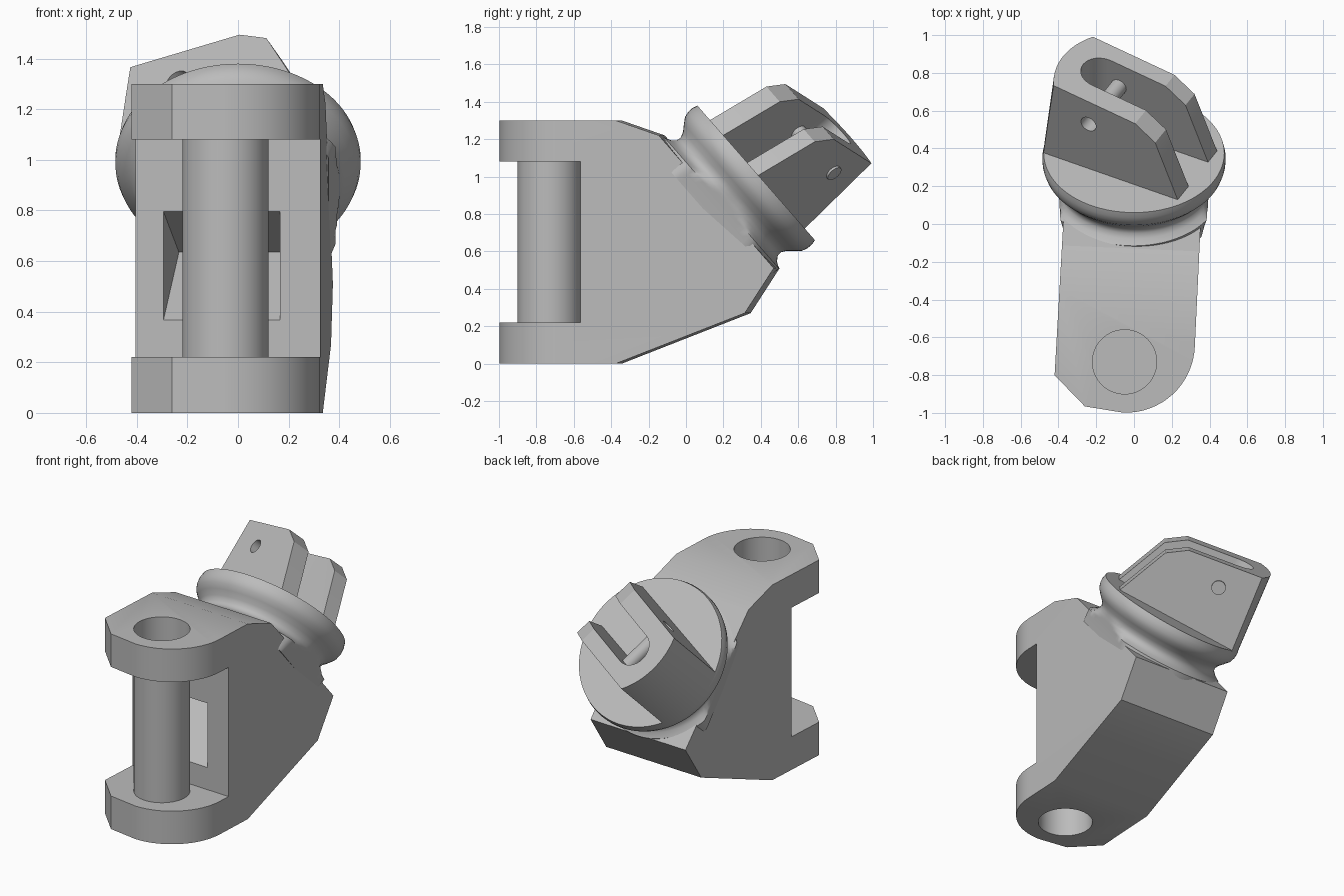
import bpy, bmesh, math
from mathutils import Matrix, Vector

cube = bpy.data.objects.get("Cube")
if cube:
    bpy.data.objects.remove(cube, do_unlink=True)

steel = bpy.data.materials.new("plain grey metal")
steel.use_nodes = True
GREY = (0.5, 0.5, 0.5, 1)
steel.diffuse_color = GREY
steel.node_tree.nodes["Principled BSDF"].inputs["Base Color"].default_value = GREY


def finish(name, bm, matrix=Matrix()):
    bmesh.ops.recalc_face_normals(bm, faces=bm.faces[:])
    bm.transform(matrix)
    mesh = bpy.data.meshes.new(name)
    bm.to_mesh(mesh)
    bm.free()
    mesh.materials.append(steel)
    obj = bpy.data.objects.new(name, mesh)
    bpy.context.collection.objects.link(obj)
    return obj


def loft(rings):
    """Skin a list of closed rings and cap both ends."""
    bm = bmesh.new()
    rows = [[bm.verts.new(p) for p in ring] for ring in rings]
    n = len(rows[0])
    for a, b in zip(rows, rows[1:]):
        for i in range(n):
            j = (i + 1) % n
            bm.faces.new((a[i], a[j], b[j], b[i]))
    bm.faces.new(rows[0])
    bm.faces.new(rows[-1])
    return bm


def prism(name, outline, lo, hi, matrix=Matrix(), along="z"):
    place = (lambda p, t: (p[0], p[1], t)) if along == "z" else (lambda p, t: (p[0], t, p[1]))
    return finish(name, loft([[place(p, t) for p in outline] for t in (lo, hi)]), matrix)


def cylinder(name, x, y, lo, hi, r, matrix=Matrix(), r2=None, along="z", n=64):
    def ring(t, rad):
        pts = [(x + rad * math.cos(math.tau * i / n), y + rad * math.sin(math.tau * i / n)) for i in range(n)]
        return [(a, b, t) if along == "z" else (a, t, b) for a, b in pts]
    return finish(name, loft([ring(lo, r), ring(hi, r2 or r)]), matrix)


def boolean(obj, tool, operation="DIFFERENCE"):
    mod = obj.modifiers.new("cut", "BOOLEAN")
    mod.object, mod.operation, mod.solver = tool, operation, "EXACT"
    graph = bpy.context.evaluated_depsgraph_get()
    mesh = bpy.data.meshes.new_from_object(obj.evaluated_get(graph))
    obj.modifiers.clear()
    obj.data = mesh
    bpy.data.objects.remove(tool, do_unlink=True)


def smooth(obj, degrees=25):
    bpy.ops.object.select_all(action="DESELECT")
    obj.select_set(True)
    bpy.context.view_layer.objects.active = obj
    bpy.ops.object.shade_smooth_by_angle(angle=math.radians(degrees))


# Bracket body: plan outline raised, then trimmed by sloping planes
turn = Matrix.Rotation(math.radians(-2.5), 4, "Z")
TOP = 1.3
outline = [(0.355, 0.7), (-0.365, 0.7), (-0.385, -0.818), (-0.218, -0.976)]
for i in range(17):
    a = math.radians(-90 + 90 * i / 16)
    outline.append((-0.015 + 0.365 * math.cos(a), -0.635 + 0.365 * math.sin(a)))
bm = loft([[(x, y, z) for x, y in outline] for z in (0, TOP)])
trim = [(-0.36, 0), (0.33, 0.27), (0.485, 0.51), (-0.13, 1.22), (-0.36, TOP)]
for (y0, z0), (y1, z1) in zip(trim, trim[1:]):
    cut = bmesh.ops.bisect_plane(bm, geom=bm.verts[:] + bm.edges[:] + bm.faces[:], dist=1e-5,
                                 plane_co=(0, y0, z0), plane_no=(0, z1 - z0, y0 - y1), clear_outer=True)
    edges = [e for e in cut["geom_cut"] if isinstance(e, bmesh.types.BMEdge)]
    bmesh.ops.contextual_create(bm, geom=edges)
body = finish("bracket_body", bm, turn)

# Gap between the lugs, tapered pocket in the web, pin holes
LUG, WEB = 0.22, -0.55
gap = [(-1, -2), (1, -2), (1, WEB), (-1, WEB)]
boolean(body, prism("gap_cutter", gap, LUG, TOP - LUG, turn))
bm = bmesh.new()
for p in [(-0.272, -0.56, 0.36), (-0.272, -0.56, 0.8), (0.19, -0.56, 0.36), (0.19, -0.56, 0.8),
          (-0.225, -0.2, 0.635), (0.19, -0.2, 0.635)]:
    bm.verts.new(p)
bmesh.ops.convex_hull(bm, input=bm.verts[:])
boolean(body, finish("pocket_cutter", bm, turn))
PX, PY, PR = -0.05, -0.73, 0.17
for lo, hi in ((-0.1, LUG + 0.05), (TOP - LUG - 0.05, TOP + 0.1)):
    boolean(body, cylinder("hole_cutter", PX, PY, lo, hi, PR))
smooth(body)
smooth(cylinder("hinge_pin", PX, PY, LUG, TOP - LUG, PR))

# Tilted frame of the flange: normal, up-slope, centre
normal = Vector((0, 0.753, 0.658)).normalized()
up = Vector((0, -normal.z, normal.y))
centre = Vector((0, 0.375, 1.02))

# Flange and neck: turned profile whose root is squeezed to the body width
profile = [(0.478, 0), (0.485, -0.03), (0.484, -0.06), (0.475, -0.09), (0.45, -0.12), (0.422, -0.15),
           (0.407, -0.18), (0.41, -0.205), (0.43, -0.228), (0.465, -0.245), (0.465, -0.28), (0.465, -0.34)]
rings = []
for r, d in profile:
    t = min(max((-0.17 - d) / 0.16, 0), 1)
    limit = 0.5 if t == 0 else 0.412 - 0.05 * t
    ring = []
    for i in range(96):
        a = math.tau * i / 96
        x = max(-limit, min(limit, r * math.cos(a)))
        ring.append(centre + Vector((x - 0.005 * t, 0, 0)) + up * (r * math.sin(a)) + normal * d)
    rings.append(ring)
smooth(finish("flange_and_neck", loft(rings)), 40)

# Clevis head: side profile, rounded by a cone, slotted and drilled
ang = math.radians(28)
side = Vector((1, 0, 0))
length = side * math.cos(ang) + up * math.sin(ang)
width = side * math.sin(ang) - up * math.cos(ang)
frame = Matrix.Translation(centre) @ Matrix((length, width, normal)).transposed().to_4x4()
shape = [(-0.6, -0.01), (-0.6, 0.53), (0.125, 0.43), (0.245, 0.345), (0.38, 0), (0.38, -0.01)]
clevis = prism("clevis_head", shape, -0.222, 0.222, frame, along="y")
boolean(clevis, cylinder("cone_cutter", 0, 0, -0.1, 0.7, 0.49, frame, r2=0.405, n=96), "INTERSECT")
slot = [(0.7, -0.1), (0.7, 0.12)]
for i in range(17):
    a = math.radians(90 + 180 * i / 16)
    slot.append((-0.2 + 0.11 * math.cos(a), 0.01 + 0.11 * math.sin(a)))
boolean(clevis, prism("slot_cutter", slot, -0.1, 0.8, frame))
S, H, R = -0.155, 0.312, 0.045
boolean(clevis, cylinder("bore_cutter", S, H, -0.4, -0.05, R, frame, along="y", n=32))
smooth(clevis)
smooth(cylinder("cross_pin", S, H, -0.13, 0.235, R, frame, along="y", n=32))
